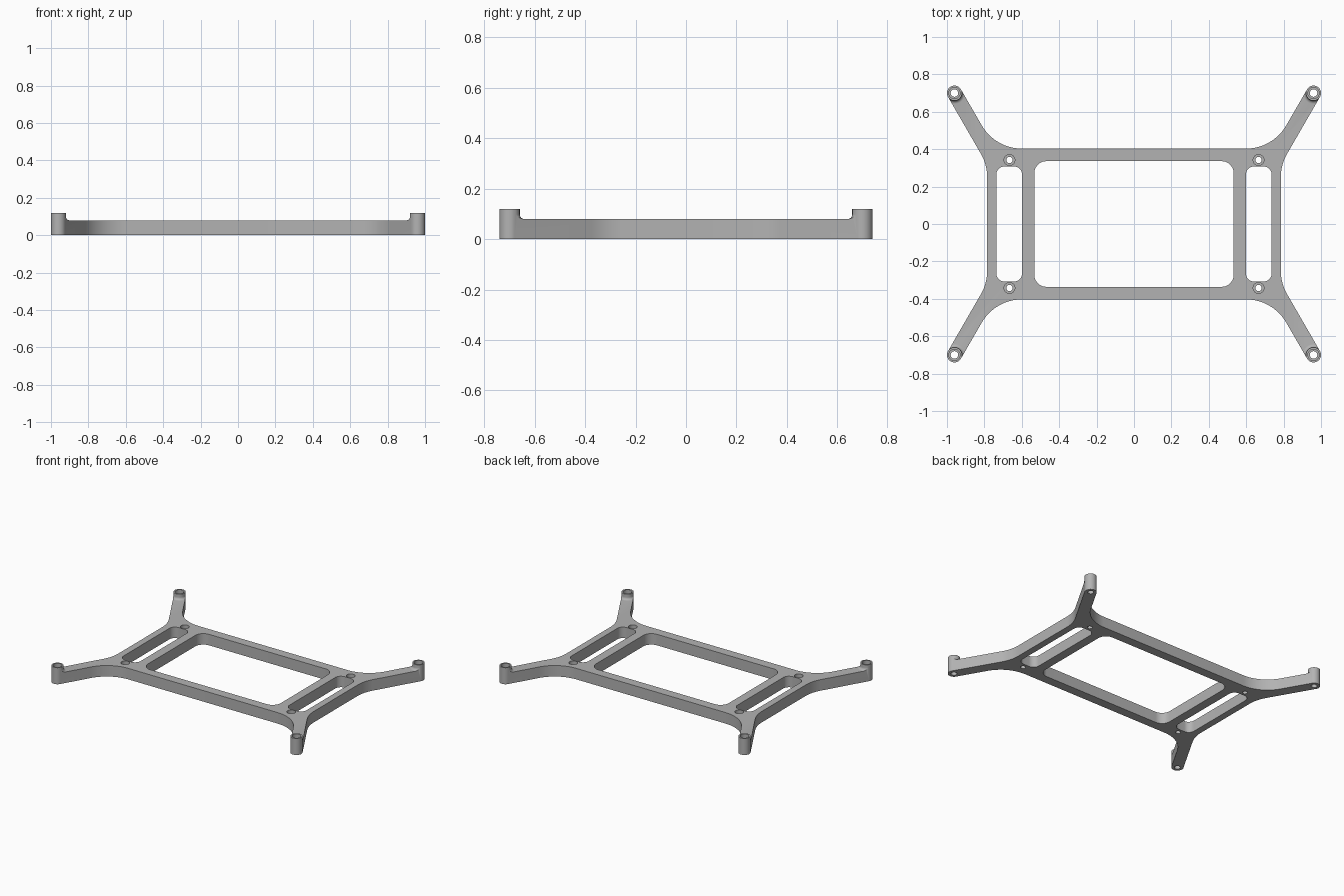
import bpy, bmesh
from math import cos, sin, radians, pi
from mathutils import Vector, Matrix

if "Cube" in bpy.data.objects:
    bpy.data.objects.remove(bpy.data.objects["Cube"])

DECK, TOP = 0.08, 0.12          # plate thickness, boss height
BOSS, SCREW = (0.96, 0.70), (0.666, 0.342)
BOSS_R = 0.04

grey = bpy.data.materials.new("plain grey")
grey.use_nodes = True
colour = (0.45, 0.45, 0.45, 1)
grey.diffuse_color = colour
grey.node_tree.nodes["Principled BSDF"].inputs["Base Color"].default_value = colour


def finish(name, bm):
    bmesh.ops.recalc_face_normals(bm, faces=bm.faces)
    mesh = bpy.data.meshes.new(name)
    bm.to_mesh(mesh)
    bm.free()
    mesh.materials.append(grey)
    obj = bpy.data.objects.new(name, mesh)
    bpy.context.collection.objects.link(obj)
    return obj


def arc(centre, r, start, end, steps=16):
    angles = [radians(start + (end - start) * i / steps) for i in range(steps + 1)]
    return [(centre[0] + r * cos(a), centre[1] + r * sin(a)) for a in angles]


def rounded_rect(cx, hx, hy, r):
    pts = []
    for k, (sx, sy) in enumerate([(1, 1), (-1, 1), (-1, -1), (1, -1)]):
        pts += arc((cx + sx * (hx - r), sy * (hy - r)), r, 90 * k, 90 * k + 90, 10)
    return pts


def prism(name, outlines, z0, z1):
    bm = bmesh.new()
    for pts in outlines:
        face = bm.faces.new([bm.verts.new((x, y, z0)) for x, y in pts])
        side = bmesh.ops.extrude_face_region(bm, geom=[face])["geom"]
        verts = [v for v in side if isinstance(v, bmesh.types.BMVert)]
        bmesh.ops.translate(bm, verts=verts, vec=(0, 0, z1 - z0))
    return finish(name, bm)


def lathe(name, profile, spot):
    """Revolve a closed (radius, height) profile at the four mirrored spots."""
    bm = bmesh.new()
    for sx in (1, -1):
        for sy in (1, -1):
            c = Vector((sx * spot[0], sy * spot[1], 0))
            vs = [bm.verts.new(c + Vector((r, 0, z))) for r, z in profile]
            es = [bm.edges.new(p) for p in zip(vs, vs[1:])]
            bmesh.ops.spin(bm, geom=vs + es, cent=c, axis=(0, 0, 1),
                           angle=2 * pi, steps=40)
    bmesh.ops.remove_doubles(bm, verts=bm.verts, dist=0.00005)
    return finish(name, bm)


def combine(obj, tool, operation):
    mod = obj.modifiers.new(operation.lower(), "BOOLEAN")
    mod.operation, mod.solver, mod.object = operation, "EXACT", tool
    bpy.context.view_layer.objects.active = obj
    bpy.ops.object.modifier_apply(modifier=mod.name)
    bpy.data.objects.remove(tool)


# Outline: one corner with its splayed arm, mirrored to all four
corner = (arc((1.035, 0.25), 0.25, 180, 150)
          + arc(BOSS, BOSS_R, -30, 150, 24)
          + arc((0.598, 0.653), 0.25, -30, -90, 20))
outline = (corner + [(-x, y) for x, y in reversed(corner)]
           + [(-x, -y) for x, y in corner] + [(x, -y) for x, y in reversed(corner)])
frame = prism("mounting_frame", [outline], 0, TOP)

# Height envelope: flat deck with bosses that flare into the arms
envelope = prism("height_envelope", [rounded_rect(0, 1.2, 1, 0.1)], -0.05, DECK)
fr, br = 0.018, BOSS_R + 0.0005
flare = [(br + fr - fr * cos(a), DECK + fr - fr * sin(a))
         for a in [radians(15 * i) for i in range(7)]]
bosses = lathe("boss_flares", [(0, TOP + 0.03), (br, TOP + 0.03)] + flare
               + [(br + fr, DECK - 0.03), (0, DECK - 0.03)], BOSS)
combine(envelope, bosses, "UNION")
combine(frame, envelope, "INTERSECT")

# Large centre window and the two side slots
windows = [rounded_rect(0, 0.533, 0.336, 0.065)]
windows += [rounded_rect(s * 0.667, 0.069, 0.308, 0.045) for s in (1, -1)]
combine(frame, prism("window_cutter", windows, -0.1, 0.3), "DIFFERENCE")


# Stepped through holes
def stepped_hole(spot, r, r_wide, step_z):
    profile = [(0, -0.05), (r, -0.05), (r, step_z), (r_wide, step_z),
               (r_wide, 0.2), (0, 0.2)]
    combine(frame, lathe("hole_cutter", profile, spot), "DIFFERENCE")


stepped_hole(BOSS, 0.02, 0.03, 0.09)
stepped_hole(SCREW, 0.017, 0.029, 0.05)

# Smooth curved walls, crisp rims
bpy.ops.object.select_all(action="DESELECT")
frame.select_set(True)
bpy.context.view_layer.objects.active = frame
bpy.ops.object.shade_smooth_by_angle(angle=radians(30))
